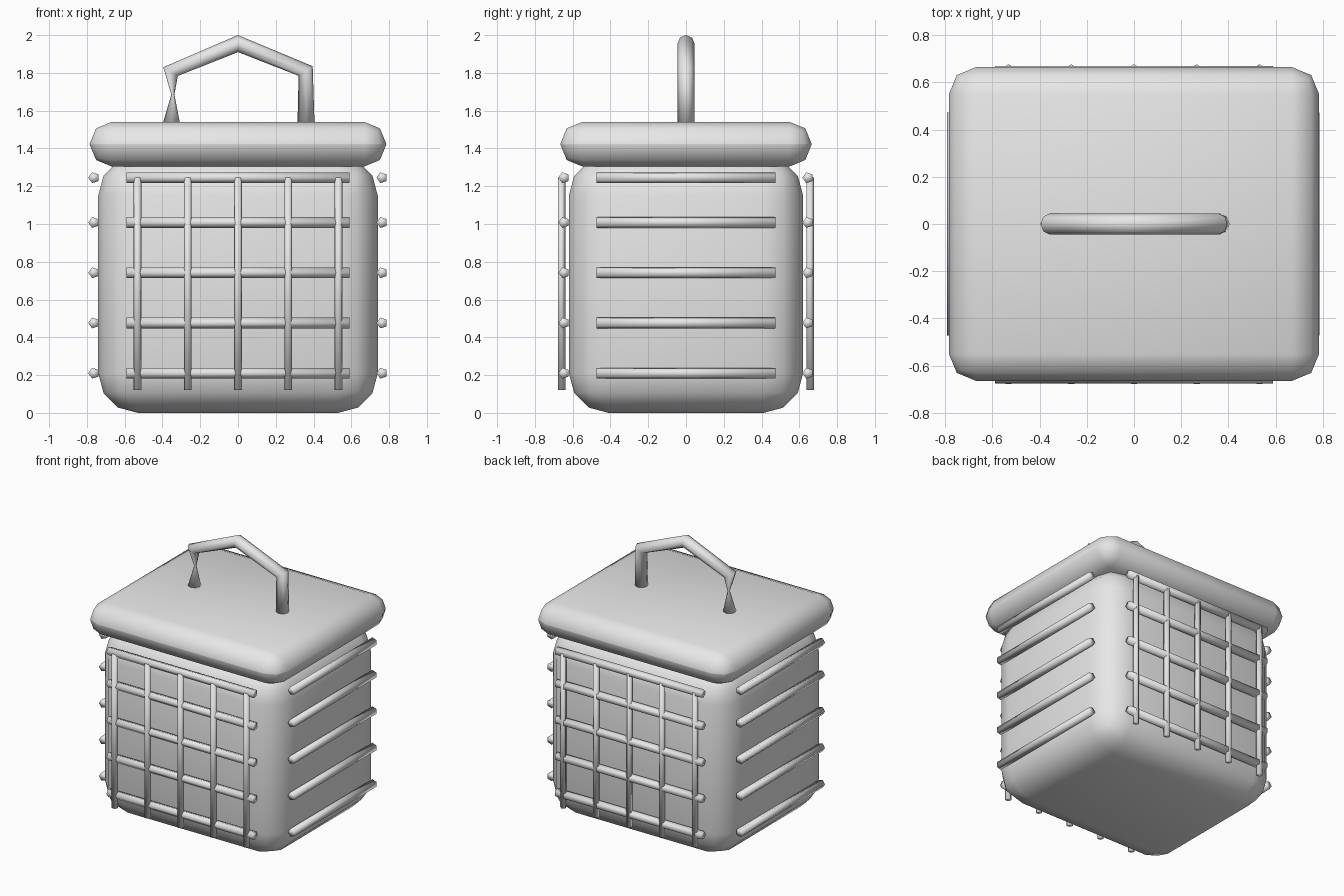
import bpy, bmesh
from math import sin, cos, pi
from mathutils import Vector

cube = bpy.data.objects.get("Cube")
if cube:
    bpy.data.objects.remove(cube, do_unlink=True)

grey = bpy.data.materials.new("plain_grey")
grey.use_nodes = True
grey.diffuse_color = (0.8, 0.8, 0.8, 1)
grey.node_tree.nodes["Principled BSDF"].inputs["Base Color"].default_value = (0.8, 0.8, 0.8, 1)


def finish(name, bm):
    bmesh.ops.recalc_face_normals(bm, faces=bm.faces)
    for face in bm.faces:
        face.smooth = True
    mesh = bpy.data.meshes.new(name)
    bm.to_mesh(mesh)
    bm.free()
    mesh.materials.append(grey)
    obj = bpy.data.objects.new(name, mesh)
    bpy.context.collection.objects.link(obj)
    return obj


def rounded_box(name, half_x, half_y, z0, z1, radius, segments):
    bm = bmesh.new()
    bmesh.ops.create_cube(bm, size=2)
    for v in bm.verts:
        v.co = (v.co.x * half_x, v.co.y * half_y, z0 if v.co.z < 0 else z1)
    bmesh.ops.bevel(bm, geom=bm.edges[:], offset=radius, segments=segments,
                    profile=0.5, affect='EDGES', clamp_overlap=True)
    return finish(name, bm)


def loft(name, rings):
    """Skin a list of rings of points and cap both ends."""
    bm = bmesh.new()
    loops = [[bm.verts.new(p) for p in ring] for ring in rings]
    n = len(loops[0])
    for a, b in zip(loops, loops[1:]):
        for i in range(n):
            j = (i + 1) % n
            bm.faces.new((a[i], a[j], b[j], b[i]))
    bm.faces.new(loops[0])
    bm.faces.new(loops[-1])
    return finish(name, bm)


def ring(centre, u, v, radius, sides):
    return [Vector(centre) + radius * (cos(2 * pi * i / sides) * Vector(u)
                                       + sin(2 * pi * i / sides) * Vector(v))
            for i in range(sides)]


def bar(name, start, end, u, v, radius):
    # Five-sided rod with one ridge pointing along u
    return loft(name, [ring(p, u, v, radius, 5) for p in (start, end)])


X, Y, Z = Vector((1, 0, 0)), Vector((0, 1, 0)), Vector((0, 0, 1))

# Body and overhanging lid
rounded_box("body", 0.74, 0.62, 0, 1.36, 0.21, 3)
rounded_box("lid", 0.785, 0.665, 1.305, 1.54, 0.115, 2)

# Horizontal rods on all four sides
for row in range(5):
    z = 1.245 if row == 4 else 0.21 + 0.266 * row
    for side, label in ((-1, "front"), (1, "back")):
        y = side * 0.646
        bar(f"{label}_rail_{row + 1}", (-0.59, y, z), (0.59, y, z), -Y, Z, 0.03)
    for side, label in ((-1, "right"), (1, "left")):
        x = side * 0.763
        bar(f"{label}_rail_{row + 1}", (x, -0.473, z), (x, 0.473, z), -X, Z, 0.03)

# Upright rods on the front and back
for col in range(5):
    x = (col - 2) * 0.266
    for y, label in ((-0.661, "front"), (0.656, "back")):
        bar(f"{label}_upright_{col + 1}", (x, y, 0.12), (x, y, 1.245), Y, X, 0.022)

# Angular carrying handle, pinched in the middle of its right leg
path = [Vector(p) for p in ((-0.352, 0, 1.535), (-0.345, 0, 1.685), (-0.357, 0, 1.807),
                            (0, 0, 1.955), (0.358, 0, 1.81), (0.36, 0, 1.535))]
rings = []
for i, p in enumerate(path):
    into = (p - path[i - 1]).normalized() if i else Z
    out = (path[i + 1] - p).normalized() if i + 1 < len(path) else -Z
    normal = Y.cross((into + out).normalized())
    rings.append(ring(p, Y, normal, 0.008 if i == 1 else 0.045, 8))
loft("handle", rings)
